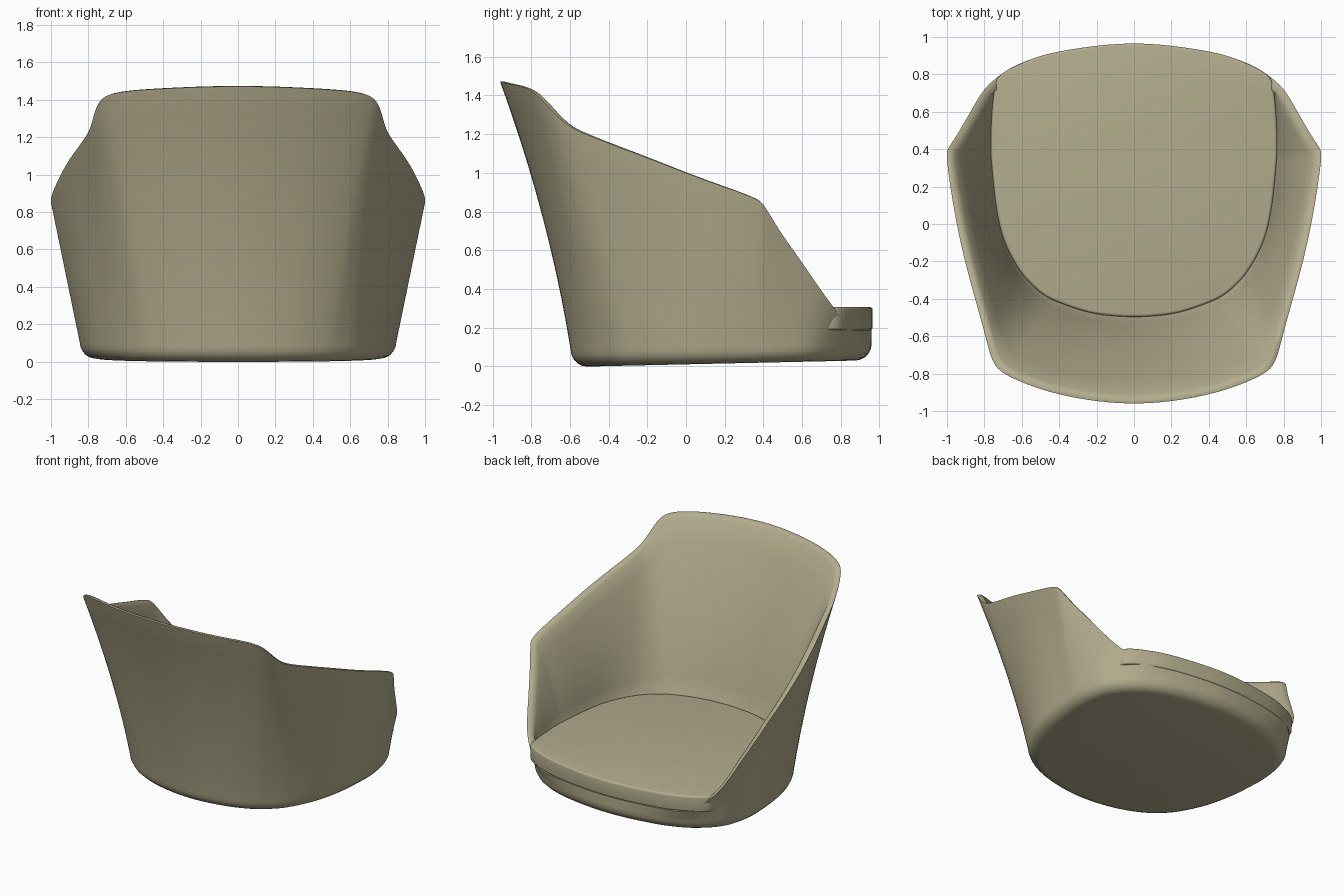
import bpy, bmesh, math
from mathutils import Vector

if "Cube" in bpy.data.objects:
    bpy.data.objects.remove(bpy.data.objects["Cube"])

# Half outlines, from open end centre (+y) round the side to backrest centre (-y)
BASE = [(0, .965), (.37, .918), (.57, .845), (.675, .775), (.76, .69), (.81, .60), (.838, .48),
        (.845, .40), (.845, .33), (.825, .1), (.77, -.12), (.69, -.28), (.625, -.37),
        (.555, -.43), (.47, -.49), (.28, -.563), (0, -.6)]
RIM = [(0, .965, .19), (.4, .922, .19), (.615, .858, .19), (.733, .785, .28), (.81, .71, .38),
       (.875, .60, .54), (.945, .48, .71), (.99, .41, .825), (1.003, .35, .875), (.962, .07, .975),
       (.905, -.20, 1.08), (.825, -.49, 1.19), (.787, -.63, 1.26), (.755, -.735, 1.37),
       (.68, -.812, 1.437), (.4, -.915, 1.462), (0, -.966, 1.475)]
SEAT = [(0, .967), (.4, .923), (.605, .858), (.725, .787), (.748, .70), (.759, .60), (.765, .48),
        (.765, .40), (.762, .33), (.735, .08), (.69, -.10), (.61, -.25), (.54, -.33),
        (.48, -.38), (.40, -.42), (.22, -.478), (0, -.497)]
CENTRE = Vector((0, .2, 0))


def loop(half, sub=6, smooth=6):
    """Mirror a half outline and smooth it into a closed ring."""
    pts = [Vector((*p, 0)) if len(p) == 2 else Vector(p) for p in half]
    pts += [Vector((-p.x, p.y, p.z)) for p in pts[-2:0:-1]]
    n, out = len(pts), []
    for i in range(n):
        a, b, c, d = (pts[(i + k) % n] for k in (-1, 0, 1, 2))
        for s in range(sub):
            t = s / sub
            out.append(.5 * (2 * b + (c - a) * t + (2 * a - 5 * b + 4 * c - d) * t * t
                             + (3 * b - a - 3 * c + d) * t ** 3))
    for _ in range(smooth):
        out = [(out[i - 1] + 2 * p + out[(i + 1) % len(out)]) / 4 for i, p in enumerate(out)]
    return out


def inward(p):
    d = CENTRE - p
    d.z = 0
    return d.normalized()


def loft(name, rings):
    """Skin a stack of closed rings and cap both ends."""
    bm = bmesh.new()
    rows = [[bm.verts.new(p) for p in r] for r in rings]
    n = len(rows[0])
    for a, b in zip(rows, rows[1:]):
        for i in range(n):
            j = (i + 1) % n
            bm.faces.new((a[i], a[j], b[j], b[i]))
    bm.faces.new(rows[0])
    bm.faces.new(rows[-1])
    bmesh.ops.recalc_face_normals(bm, faces=bm.faces[:])
    me = bpy.data.meshes.new(name)
    bm.to_mesh(me)
    bm.free()
    ob = bpy.data.objects.new(name, me)
    bpy.context.collection.objects.link(ob)
    bpy.ops.object.select_all(action='DESELECT')
    bpy.context.view_layer.objects.active = ob
    ob.select_set(True)
    bpy.ops.object.shade_smooth_by_angle(angle=math.radians(50))
    mat = bpy.data.materials.get("upholstery") or bpy.data.materials.new("upholstery")
    mat.diffuse_color = (.45, .42, .27, 1)
    mat.use_nodes = True
    mat.node_tree.nodes["Principled BSDF"].inputs["Base Color"].default_value = mat.diffuse_color
    me.materials.append(mat)


base, rim, seat = loop(BASE), loop(RIM), loop(SEAT, smooth=2)
up = Vector((0, 0, 1))

# Shell: rounded underside edge, outer wall (bowed at the back), soft lip, inner wall, floor
rings = []
R = .085
for k in range(6):
    a = math.radians(90 * k / 5)
    rings.append([b + inward(b) * R * (1 - math.sin(a))
                  + up * (.02 * (b.y + .52) + R * (1 - math.cos(a))) for b in base])
foot = rings[-1]
top = [r + (f - r).normalized() * .015 for r, f in zip(rim, foot)]
for k in range(1, 11):
    t = k / 10
    rings.append([f.lerp(p, t) + inward(p) * (.14 * t * (1 - t) * max(0, inward(p).y) ** 2)
                  for f, p in zip(foot, top)])
for din, dz in ((.001, -.003), (.014, 0), (.032, -.007), (.05, -.026)):
    rings.append([r + inward(r) * din + up * dz for r in rim])
lip = rings[-1]
sill = [Vector((s.x, s.y, min(.29, l.z - .004))) + inward(s) * (.05 if l.z < .2 else 0)
        for s, l in zip(seat, lip)]
for k in range(1, 9):
    t = k / 8
    rings.append([l.lerp(s, t) + inward(s) * (.14 * t * (1 - t) * max(0, l.z - s.z))
                  for l, s in zip(lip, sill)])
rings.append([s + inward(s) * .08 + up * (.15 - s.z) for s in sill])
loft("tub_shell", rings)

# Seat cushion with rounded edges
r, z0, z1 = .015, .187, .306
prof = [(r * (1 - math.sin(a)), z0 + r * (1 - math.cos(a)))
        for a in (math.pi / 2 * k / 4 for k in range(5))]
prof += [(i, z0 + z1 - z) for i, z in reversed(prof)]
loft("seat_cushion", [[Vector((s.x, s.y, z)) + inward(s) * i for s in seat] for i, z in prof])
